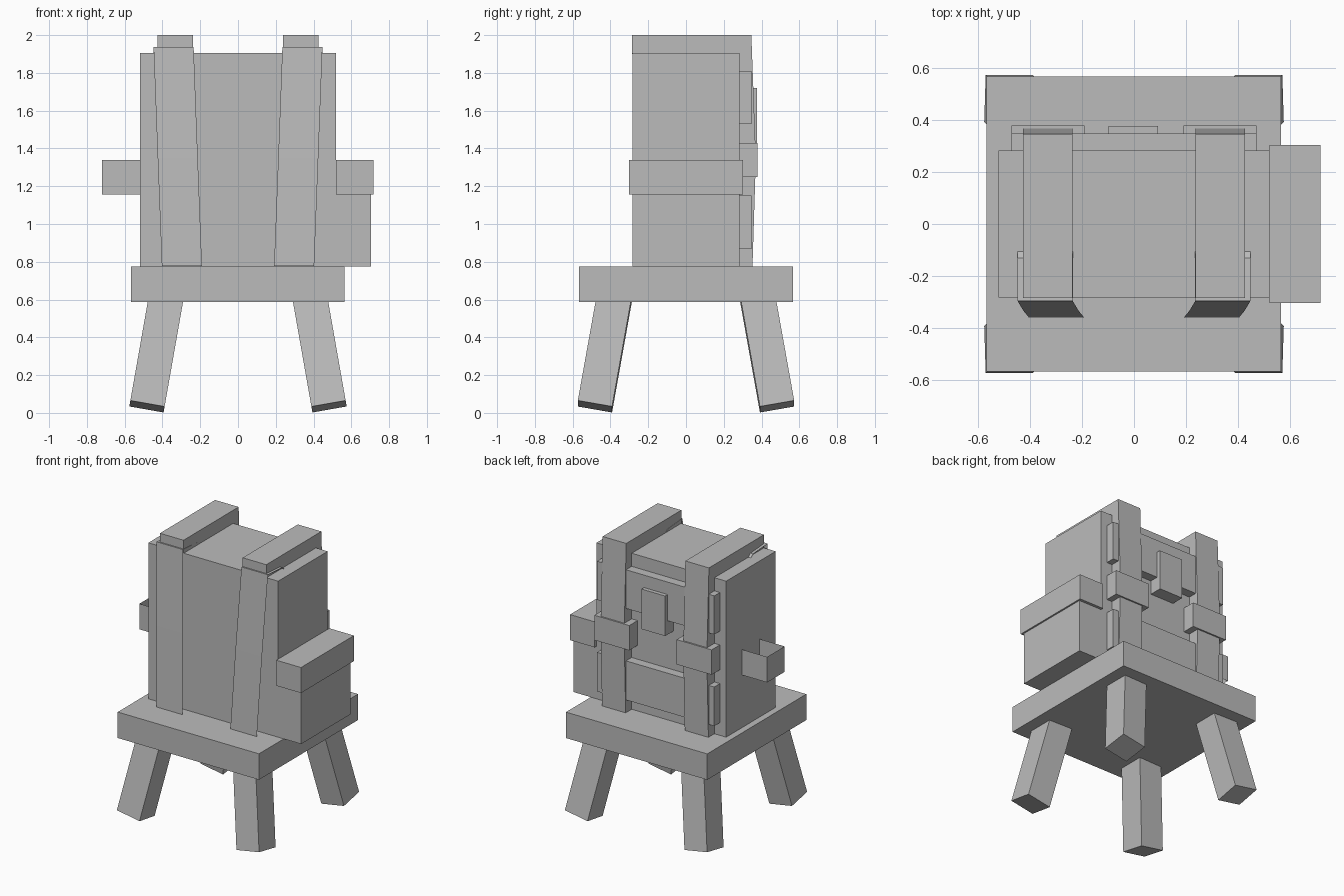
import bpy
import bmesh
from math import radians
from mathutils import Vector

cube = bpy.data.objects.get("Cube")
if cube:
    bpy.data.objects.remove(cube, do_unlink=True)

grey = bpy.data.materials.new("plain_grey")
grey.use_nodes = True
colour = (0.5, 0.5, 0.5, 1)
grey.diffuse_color = colour
grey.node_tree.nodes["Principled BSDF"].inputs["Base Color"].default_value = colour


def finish(name, bm, recalc=True):
    if recalc:
        bmesh.ops.recalc_face_normals(bm, faces=bm.faces)
    mesh = bpy.data.meshes.new(name)
    bm.to_mesh(mesh)
    bm.free()
    mesh.materials.append(grey)
    obj = bpy.data.objects.new(name, mesh)
    bpy.context.collection.objects.link(obj)
    return obj


def box(name, x, y, z):
    """Box from (min, max) ranges on each axis."""
    bm = bmesh.new()
    bmesh.ops.create_cube(bm, size=1)
    for v in bm.verts:
        v.co = Vector([(r[0] + r[1]) / 2 + c * (r[1] - r[0])
                       for r, c in zip((x, y, z), v.co)])
    return finish(name, bm)


def extrude_x(name, profile, x0, x1):
    """Solid from a y-z outline, extruded along x."""
    bm = bmesh.new()
    face = bm.faces.new([bm.verts.new((x0, y, z)) for y, z in profile])
    ext = bmesh.ops.extrude_face_region(bm, geom=[face])
    moved = [g for g in ext["geom"] if isinstance(g, bmesh.types.BMVert)]
    bmesh.ops.translate(bm, verts=moved, vec=(x1 - x0, 0, 0))
    return finish(name, bm)


def ribbon(name, rows):
    """Sheet through successive pairs of points."""
    bm = bmesh.new()
    pairs = [[bm.verts.new(p) for p in row] for row in rows]
    for (a, b), (c, d) in zip(pairs, pairs[1:]):
        bm.faces.new((a, b, d, c))
    return finish(name, bm, recalc=False)


# Stool with splayed legs
box("stool_seat", (-0.567, 0.565), (-0.567, 0.567), (0.587, 0.775))
for sx, side in ((-1, "right"), (1, "left")):
    for sy, end in ((-1, "front"), (1, "back")):
        leg = box(f"{end}_{side}_leg", (-0.092, 0.092), (-0.092, 0.092), (0, 0.61))
        leg.location = (sx * 0.482, sy * 0.482, 0.034)
        leg.rotation_euler = (sy * radians(10), -sx * radians(10), 0)

# Pack body with two back pockets and a central clasp
box("pack_body", (-0.52, 0.52), (-0.283, 0.283), (0.775, 1.905))
box("upper_pocket", (-0.47, 0.47), (0.28, 0.348), (1.53, 1.81))
box("lower_pocket", (-0.47, 0.47), (0.28, 0.348), (0.867, 1.15))
box("centre_clasp", (-0.097, 0.093), (0.28, 0.377), (1.43, 1.72))

# Straps over the top and down the back, buckles and shoulder straps
strap_profile = [(-0.285, 1.9), (-0.285, 2), (0.346, 2), (0.37, 1.35),
                 (0.352, 0.775), (0.28, 0.775), (0.28, 1.9)]
shoulder_path = [(-0.1, 1.9, 0), (-0.13, 1.925, 0), (-0.296, 1.937, 0),
                 (-0.333, 1.35, 0.022), (-0.36, 0.777, 0.044)]
for s, side in ((-1, "right"), (1, "left")):
    extrude_x(f"{side}_strap", strap_profile, s * 0.237, s * 0.426)
    box(f"{side}_buckle", sorted((s * 0.19, s * 0.47)), (0.28, 0.378), (1.25, 1.43))
    rows = []
    for y, z, shift in shoulder_path:
        xs = sorted((s * (0.235 - shift), s * (0.447 - shift)))
        rows.append([(x, y, z) for x in xs])
    ribbon(f"{side}_shoulder_strap", rows)

# Side pouch with an overhanging lid
box("side_pouch", (0.52, 0.705), (-0.283, 0.283), (0.775, 1.155))
box("side_pouch_lid", (0.52, 0.717), (-0.303, 0.303), (1.155, 1.34))

# Open loop on the other side
ribbon("side_loop", [[(x, y, 1.155), (x, y, 1.34)] for x, y in
                     ((-0.52, 0.1), (-0.72, 0.1), (-0.72, -0.1), (-0.52, -0.1))])
